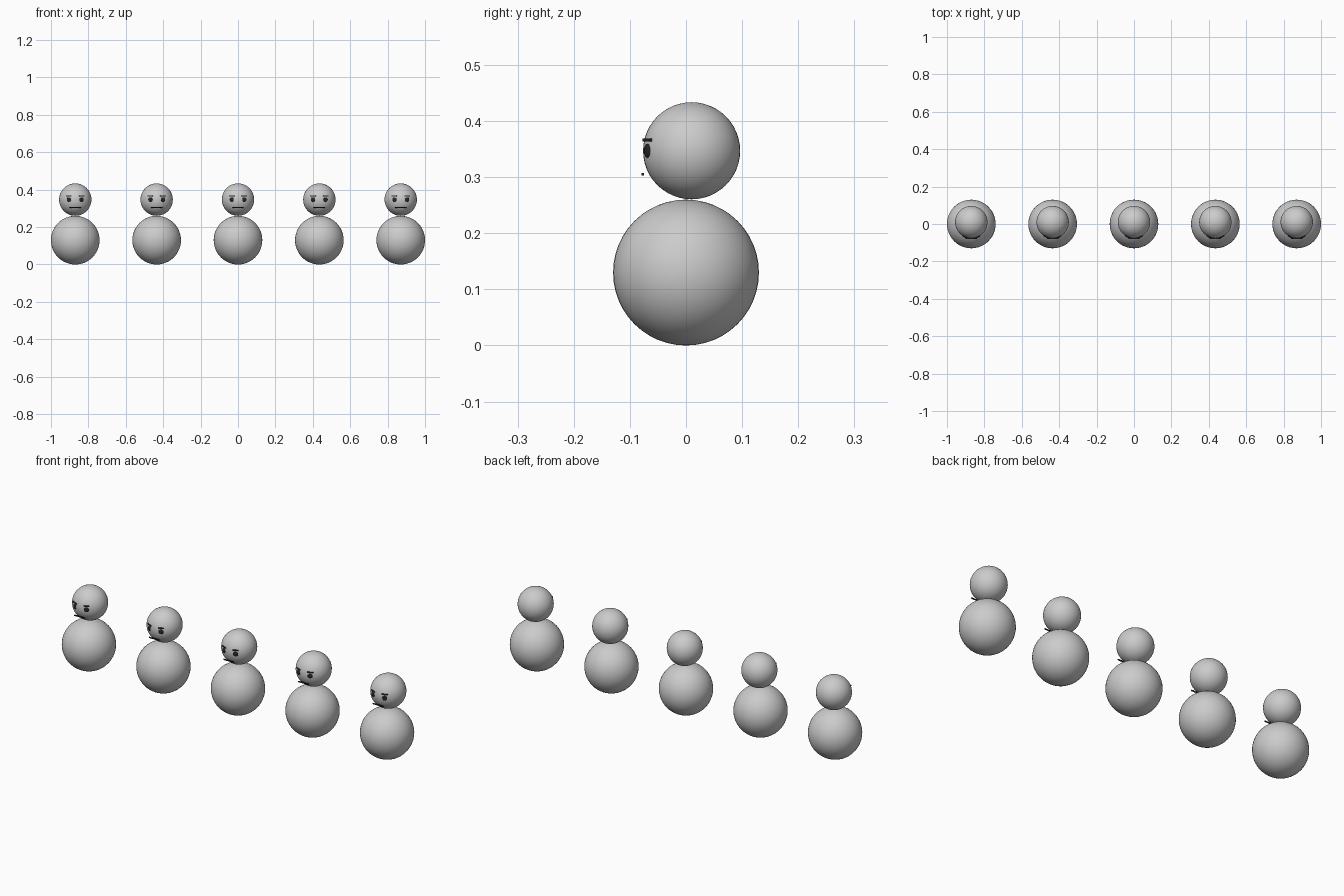
import bpy
import math

if "Cube" in bpy.data.objects:
    bpy.data.objects.remove(bpy.data.objects["Cube"])


def material(name, rgb):
    m = bpy.data.materials.new(name)
    m.diffuse_color = (*rgb, 1)
    m.use_nodes = True
    m.node_tree.nodes["Principled BSDF"].inputs["Base Color"].default_value = m.diffuse_color
    return m


GREY = material("light_grey", (0.6, 0.6, 0.6))
DARK = material("near_black", (0.02, 0.02, 0.02))


def finish(name, mat, scale, turn=0.0):
    ob = bpy.context.object
    ob.name = name
    ob.scale = scale
    ob.rotation_euler = (0, 0, turn)
    ob.data.materials.append(mat)
    return ob


def ball(name, mat, loc, scale, segments=32, rings=16, turn=0.0):
    bpy.ops.mesh.primitive_uv_sphere_add(segments=segments, ring_count=rings, radius=1, location=loc)
    bpy.ops.object.shade_smooth()
    return finish(name, mat, scale, turn)


def bar(name, mat, loc, size, turn=0.0):
    bpy.ops.mesh.primitive_cube_add(size=1, location=loc)
    return finish(name, mat, size, turn)


BODY_R, HEAD_R = 0.13, 0.0865
HEAD_Y, HEAD_Z = 0.01, 0.347

# Row of five identical figures
for i in range(5):
    x = (i - 2) * 0.435
    n = i + 1
    ball(f"body_{n}", GREY, (x, 0, BODY_R), (BODY_R,) * 3, 48, 24)
    ball(f"head_{n}", GREY, (x, HEAD_Y, HEAD_Z), (HEAD_R,) * 3, 48, 24)

    # Eyes and brows, mirrored and turned to follow the head
    for side, s in (("left", -1), ("right", 1)):
        turn = s * math.radians(24)
        ball(f"eye_{side}_{n}", DARK, (x + s * 0.034, -0.069, 0.347),
             (0.0125, 0.004, 0.0125), 16, 8, turn)
        bar(f"brow_{side}_{n}", DARK, (x + s * 0.034, -0.069, 0.366),
            (0.03, 0.005, 0.005), turn)

    # Straight mouth held just in front of the head
    bar(f"mouth_{n}", DARK, (x, -0.077, 0.305), (0.06, 0.005, 0.005))
